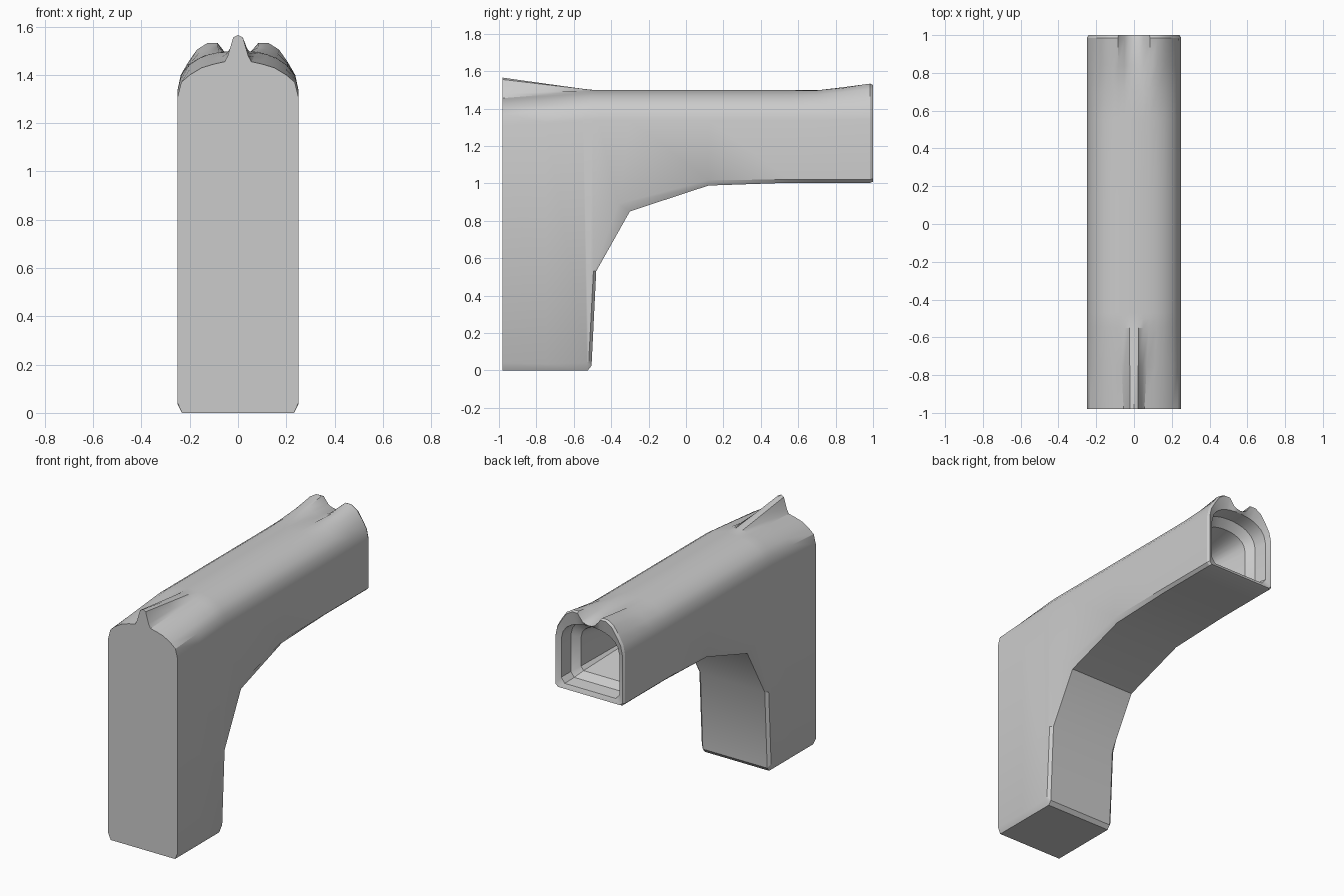
import bpy, bmesh

if "Cube" in bpy.data.objects:
    bpy.data.objects.remove(bpy.data.objects["Cube"])

# Half top contours (x, z), centre to side: plain barrel, front fin, rear twin bumps
PLAIN = [(0, 1.5), (.025, 1.5), (.05, 1.497), (.08, 1.494), (.12, 1.485),
         (.16, 1.47), (.205, 1.44), (.235, 1.40), (.25, 1.34)]
FIN = [(0, 1.565), (.02, 1.555), (.042, 1.48), (.055, 1.455), (.10, 1.445),
       (.15, 1.43), (.20, 1.40), (.235, 1.37), (.25, 1.31)]
BUMPS = [(0, 1.47), (.025, 1.475), (.05, 1.488), (.085, 1.533), (.125, 1.533),
         (.17, 1.505), (.205, 1.455), (.237, 1.40), (.25, 1.34)]


def section(y_top, side, base, fin=0, bumps=0, scale=1, base_x=.232):
    """Closed ring: top contour, lower side edge and underside edge, mirrored in x."""
    half = []
    for p, f, b in zip(PLAIN, FIN, BUMPS):
        x, z = [p[i] + fin * (f[i] - p[i]) + bumps * (b[i] - p[i]) for i in (0, 1)]
        half.append((x, y_top, z))
    half += [(.25, *side), (base_x, *base)]
    ring = half + [(-x, y, z) for x, y, z in reversed(half[1:])]
    return [(x * scale, y, 1.22 + (z - 1.22) * scale) for x, y, z in ring]


def inset(ring, y, d):
    """Shrunken copy of a ring for a softened end edge."""
    return [(x * (1 - d / .25), y, z + (d if z < 1 else -d * .4)) for x, y, z in ring]


# Grip: softened front face, base and back wall
front = section(-.98, (-.98, .04), (-.98, 0), 1)
rings = [inset(front, -1, .014), front,
         section(-.75, (-.75, .035), (-.75, 0), .5),
         section(-.55, (-.53, .04), (-.525, 0), .08),
         section(-.50, (-.52, .05), (-.505, .025)),
         # Curved underside leading into the barrel
         section(-.47, (-.495, .53), (-.48, .53)),
         section(-.30, (-.36, .89), (-.30, .85)),
         section(.12, (.12, 1.018), (.12, .988)),
         section(.55, (.55, 1.02), (.55, 1.003)),
         section(.70, (.70, 1.02), (.70, 1.003), 0, .08),
         section(.84, (.84, 1.02), (.84, 1.003), 0, .5),
         section(.985, (.985, 1.02), (.985, 1.003), 0, 1)]
rings.append([(x * .965, 1.0, 1.22 + (z - 1.22) * .975) for x, y, z in rings[-1]])

# Hollow muzzle: rim, ledge and tapering bore
for y, s in [(.985, .84), (.90, .80), (.86, .62), (.5, .35)]:
    rings.append(section(y, (y, 1.04), (y, 1.0), scale=s, base_x=.22))

bm = bmesh.new()
loops = [[bm.verts.new(c) for c in ring] for ring in rings]
n = len(loops[0])
for a, b in zip(loops, loops[1:]):
    for i in range(n):
        j = (i + 1) % n
        bm.faces.new((a[i], a[j], b[j], b[i]))
bm.faces.new(loops[0])
bm.faces.new(loops[-1])
bmesh.ops.recalc_face_normals(bm, faces=bm.faces)
mesh = bpy.data.meshes.new("grip_and_barrel")
bm.to_mesh(mesh)
bm.free()
obj = bpy.data.objects.new("grip_and_barrel", mesh)
bpy.context.collection.objects.link(obj)
bpy.context.view_layer.objects.active = obj
obj.select_set(True)
bpy.ops.object.shade_smooth_by_angle(angle=.5)
